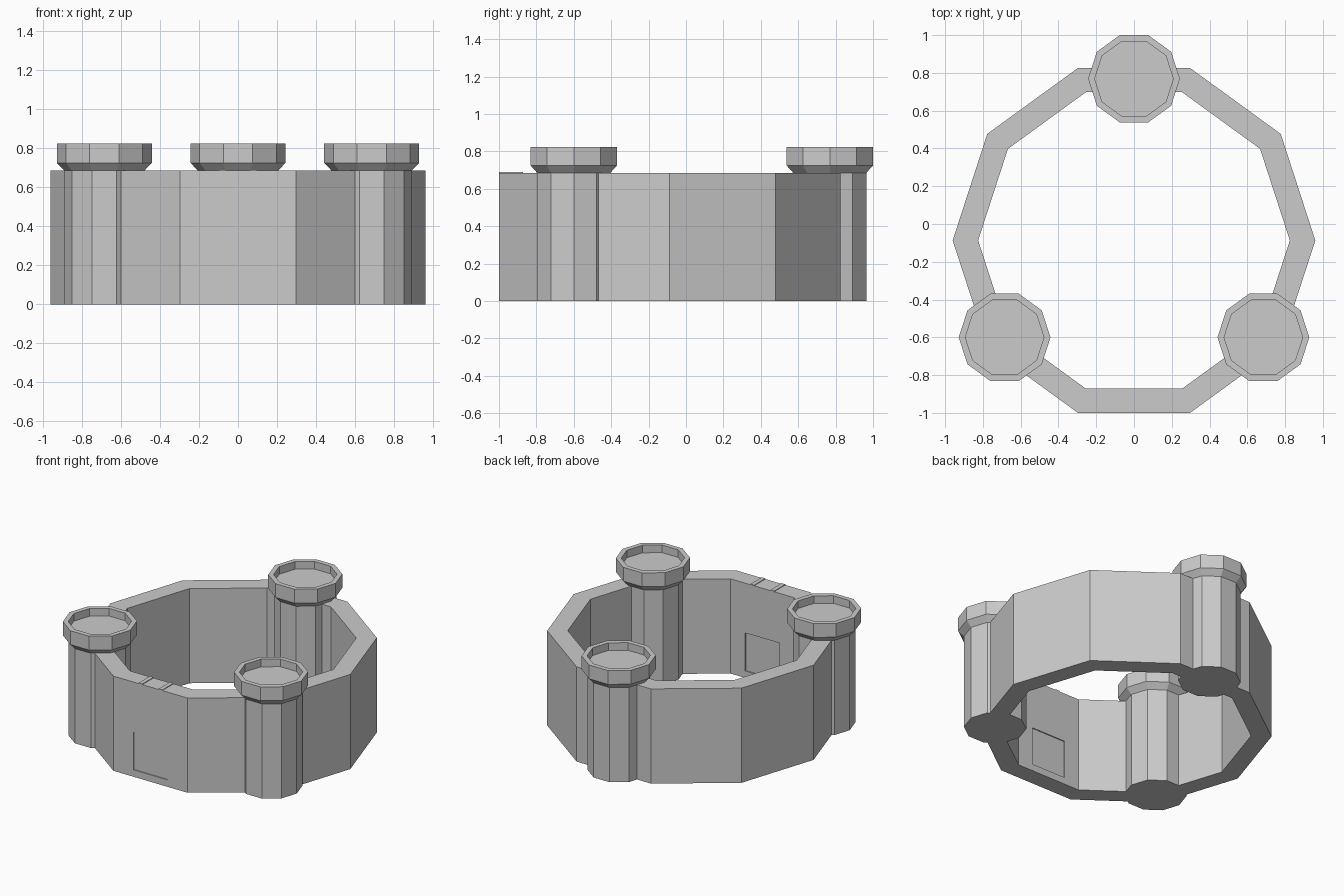
import bpy, bmesh
from math import cos, sin, pi

if "Cube" in bpy.data.objects:
    bpy.data.objects.remove(bpy.data.objects["Cube"])

SIDES = 10
WALL_TOP = 0.685


def lathe(name, profile, center, closed):
    """Ten-sided lathe of (radius, z) points; open profiles get capped ends."""
    bm = bmesh.new()
    rings = [[bm.verts.new((center[0] + r * cos(2 * pi * i / SIDES),
                            center[1] + r * sin(2 * pi * i / SIDES), z))
              for i in range(SIDES)] for r, z in profile]
    pairs = list(zip(rings, rings[1:]))
    if closed:
        pairs.append((rings[-1], rings[0]))
    else:
        bm.faces.new(rings[0])
        bm.faces.new(rings[-1])
    for a, b in pairs:
        for i in range(SIDES):
            j = (i + 1) % SIDES
            bm.faces.new((a[i], a[j], b[j], b[i]))
    return finish(name, bm)


def box(name, lo, hi):
    bm = bmesh.new()
    bmesh.ops.create_cube(bm, size=1)
    for v in bm.verts:
        v.co = [(l + h) / 2 + c * (h - l) for l, h, c in zip(lo, hi, v.co)]
    return finish(name, bm)


def finish(name, bm):
    bmesh.ops.recalc_face_normals(bm, faces=bm.faces)
    mesh = bpy.data.meshes.new(name)
    bm.to_mesh(mesh)
    bm.free()
    obj = bpy.data.objects.new(name, mesh)
    bpy.context.collection.objects.link(obj)
    return obj


# Ring wall
wall = lathe("ring_wall", [(0.96, 0), (0.96, WALL_TOP), (0.825, WALL_TOP), (0.825, 0)],
             (0, -0.087), True)

# Shallow gate panels recessed in both faces of the front wall
for side, y0, y1 in (("outer", -1.05, -0.993), ("inner", -0.879, -0.82)):
    cutter = box(f"gate_cutter_{side}", (-0.137, y0, 0.05), (0.137, y1, 0.325))
    cutter.hide_render = True
    cutter.hide_viewport = True
    cutter.display_type = 'WIRE'
    mod = wall.modifiers.new(f"gate_{side}", 'BOOLEAN')
    mod.operation = 'DIFFERENCE'
    mod.solver = 'EXACT'
    mod.object = cutter

# Thin strips across the wall top above the gate
for side, x in (("left", -0.08), ("right", 0.08)):
    box(f"top_strip_{side}", (x - 0.015, -1.0, WALL_TOP - 0.01), (x + 0.015, -0.872, WALL_TOP + 0.005))

# Towers with flared heads and sunken platforms
tower = [(0.205, 0), (0.205, WALL_TOP), (0.243, 0.725), (0.243, 0.825),
         (0.208, 0.825), (0.208, 0.77)]
for name, center in (("back", (0, 0.769)), ("left", (-0.685, -0.6)), ("right", (0.685, -0.6))):
    lathe(f"tower_{name}", tower, center, False)
